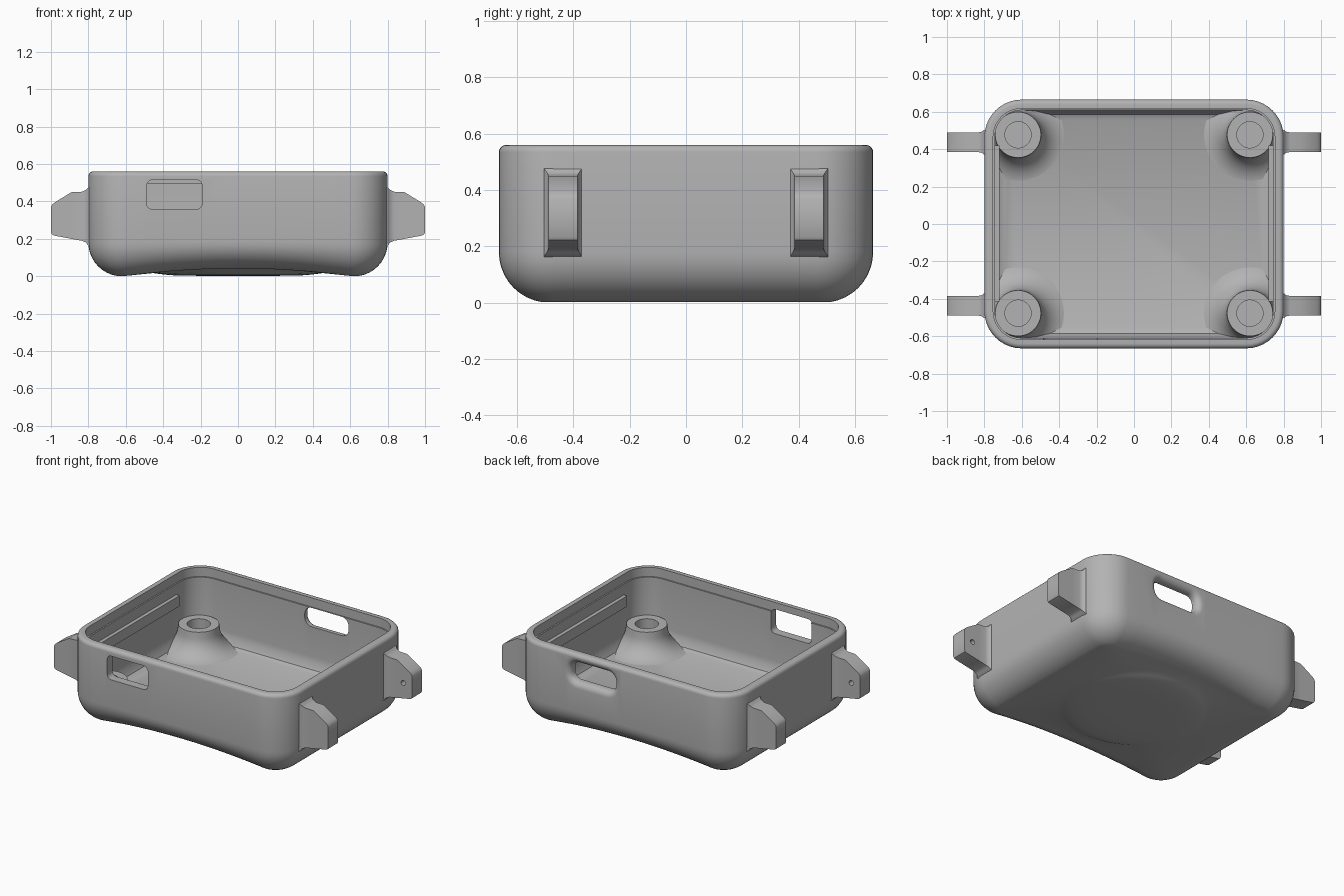
import bpy, bmesh
from math import sin, cos, pi, sqrt, hypot, copysign
from mathutils import Vector

cube = bpy.data.objects.get("Cube")
if cube:
    bpy.data.objects.remove(cube)

grey = bpy.data.materials.new("plain grey")
grey.use_nodes = True
grey.diffuse_color = (0.45, 0.45, 0.45, 1)
grey.node_tree.nodes["Principled BSDF"].inputs["Base Color"].default_value = (0.45, 0.45, 0.45, 1)

HX, HY, TOP, CORNER = 0.8, 0.665, 0.56, 0.2


def rounded_rect(hx, hy, r, arc=10, side=1):
    """Outline points of a rounded rectangle, with the sides subdivided."""
    pts = []
    for k, (sx, sy) in enumerate([(1, 1), (-1, 1), (-1, -1), (1, -1)]):
        for i in range(arc + 1):
            a = pi / 2 * (k + i / arc)
            pts.append(Vector((sx * (hx - r) + r * cos(a), sy * (hy - r) + r * sin(a))))
    out = []
    for i, p in enumerate(pts):
        out.append(p)
        if i % (arc + 1) == arc:
            q = pts[(i + 1) % len(pts)]
            out += [p.lerp(q, j / side) for j in range(1, side)]
    return out


def loft(name, rings):
    """Skin a list of matching rings and cap both ends."""
    bm = bmesh.new()
    loops = [[bm.verts.new(p) for p in ring] for ring in rings]
    n = len(loops[0])
    for a, b in zip(loops, loops[1:]):
        for i in range(n):
            j = (i + 1) % n
            bm.faces.new((a[i], a[j], b[j], b[i]))
    bm.faces.new(loops[0][::-1])
    bm.faces.new(loops[-1])
    bmesh.ops.recalc_face_normals(bm, faces=bm.faces)
    mesh = bpy.data.meshes.new(name)
    bm.to_mesh(mesh)
    bm.free()
    mesh.materials.append(grey)
    obj = bpy.data.objects.new(name, mesh)
    bpy.context.collection.objects.link(obj)
    return obj


def select_only(obj):
    bpy.ops.object.select_all(action='DESELECT')
    obj.select_set(True)
    bpy.context.view_layer.objects.active = obj


def smooth(obj, angle=0.6):
    select_only(obj)
    bpy.ops.object.shade_smooth_by_angle(angle=angle)


def cut(obj, cutter):
    mod = obj.modifiers.new("cut", 'BOOLEAN')
    mod.operation = 'DIFFERENCE'
    mod.solver = 'EXACT'
    mod.object = cutter
    select_only(obj)
    bpy.ops.object.modifier_apply(modifier=mod.name)
    bpy.data.objects.remove(cutter)


# Case: dome underneath, bowed base, filleted walls, rolled rim, hollow inside
def case_ring(inset, z, bowed=False):
    ring = []
    for p in rounded_rect(HX - inset, HY - inset, max(0.02, CORNER - inset), side=12):
        lift = 0.0
        if bowed:
            lift = 0.04 * max(0, 1 - (p.x / 0.6) ** 2) * max(0, 1 - z / 0.2)
        ring.append(Vector((p.x, p.y, z + lift)))
    return ring


FILLET = 0.18
fillet = [case_ring(FILLET * (1 - sin(a)), FILLET * (1 - cos(a)), True)
          for a in [pi / 2 * i / 10 for i in range(1, 11)]]
base = fillet[0]
dome = []
for r, blend in [(0.1, 0), (0.25, 0.03), (0.36, 0.15), (0.42, 0.5), (0.46, 1)]:
    ring = []
    for p in base:
        d = Vector((p.x, p.y)).normalized() * r
        bow = 0.04 * (1 - (d.x / 0.6) ** 2)
        ring.append(Vector((d.x, d.y, 0.002 + bow * blend)))
    dome.append(ring)
rim = [case_ring(0.025 * (1 - cos(a)), TOP - 0.025 * (1 - sin(a)))
       for a in [pi / 2 * i / 5 for i in range(6)]]
inside = [case_ring(i, z) for i, z in [
    (0.047, TOP), (0.047, 0.5), (0.056, 0.5), (0.056, 0.18),
    (0.062, 0.14), (0.08, 0.105), (0.11, 0.09)]]
case = loft("case", dome + fillet + rim + inside)


# Side openings: plain at the front, with a flared outer edge at the back
def opening(cx, cz, hx, hz, r, stations):
    return loft("opening_cutter", [
        [Vector((cx + p.x, y, cz + p.y)) for p in rounded_rect(hx + g, hz + g, r + g, 6)]
        for y, g in stations])


cut(case, opening(-0.34, 0.437, 0.148, 0.078, 0.03, [(-0.72, 0), (-0.55, 0)]))
flare = [(0.625 + 0.04 * sin(a), 0.04 * (1 - cos(a))) for a in [pi / 2 * i / 6 for i in range(7)]]
cut(case, opening(0.22, 0.437, 0.16, 0.062, 0.05, [(0.55, 0)] + flare + [(0.72, 0.04)]))
smooth(case)


# Corner screw posts with a concave flared foot and a blind hole
def keep_inside(p):
    """Hold a point within the thickness of the case wall."""
    x, y = abs(p.x), abs(p.y)
    cx, cy, limit = HX - CORNER, HY - CORNER, 0.155
    dx, dy = max(0, x - cx), max(0, y - cy)
    d = hypot(dx, dy)
    if d > limit:
        x, y = min(x, cx) + dx * limit / d, min(y, cy) + dy * limit / d
    return Vector((copysign(x, p.x), copysign(y, p.y), p.z))


POST_TOP, FLOOR = 0.25, 0.085
foot = [(0.125 + 0.16 * (1 - cos(a)), POST_TOP - 0.02 - (POST_TOP - 0.02 - FLOOR) * sin(a))
        for a in [pi / 2 * i / 9 for i in range(10)]]
post_profile = foot[::-1] + [(0.122, POST_TOP), (0.07, POST_TOP), (0.07, 0.13)]
for sx, side in ((1, "left"), (-1, "right")):
    for sy, end in ((1, "back"), (-1, "front")):
        rings = [[keep_inside(Vector((sx * 0.62 + r * cos(t), sy * 0.477 + r * sin(t), z)))
                  for t in [2 * pi * i / 48 for i in range(48)]] for r, z in post_profile]
        smooth(loft(f"{end}_{side}_post", rings))

# Inner rails along both end walls
for sx, side in ((1, "left"), (-1, "right")):
    loft(f"{side}_rail", [
        [Vector((sx * x, y, z)) for x, y in ((0.72, -0.415), (0.76, -0.415), (0.76, 0.42), (0.72, 0.42))]
        for z in (0.36, 0.43)])

# Strap lugs: tapered sections from wall to tip, with pin holes on the facing sides
sections = [(0.77, 0.15, 0.485, 0.07), (0.802, 0.165, 0.475, 0.066), (0.812, 0.18, 0.462, 0.057),
            (0.835, 0.19, 0.452, 0.052), (0.89, 0.2, 0.45, 0.052),
            (0.98, 0.217, 0.395, 0.052), (0.993, 0.222, 0.383, 0.052), (1.0, 0.235, 0.37, 0.052)]
for sx, side in ((1, "left"), (-1, "right")):
    for sy, end in ((1, "back"), (-1, "front")):
        cy = sy * 0.437
        lug = loft(f"{end}_{side}_lug", [
            [Vector((sx * x, cy + u * w, z)) for u, z in ((-1, lo), (1, lo), (1, hi), (-1, hi))]
            for x, lo, hi, w in sections])
        cut(lug, loft("pin_cutter", [
            [Vector((sx * 0.935 + 0.016 * cos(t), y, 0.31 + 0.016 * sin(t)))
             for t in [2 * pi * i / 16 for i in range(16)]]
            for y in (cy - sy * 0.08, cy + sy * 0.02)]))
        smooth(lug)
